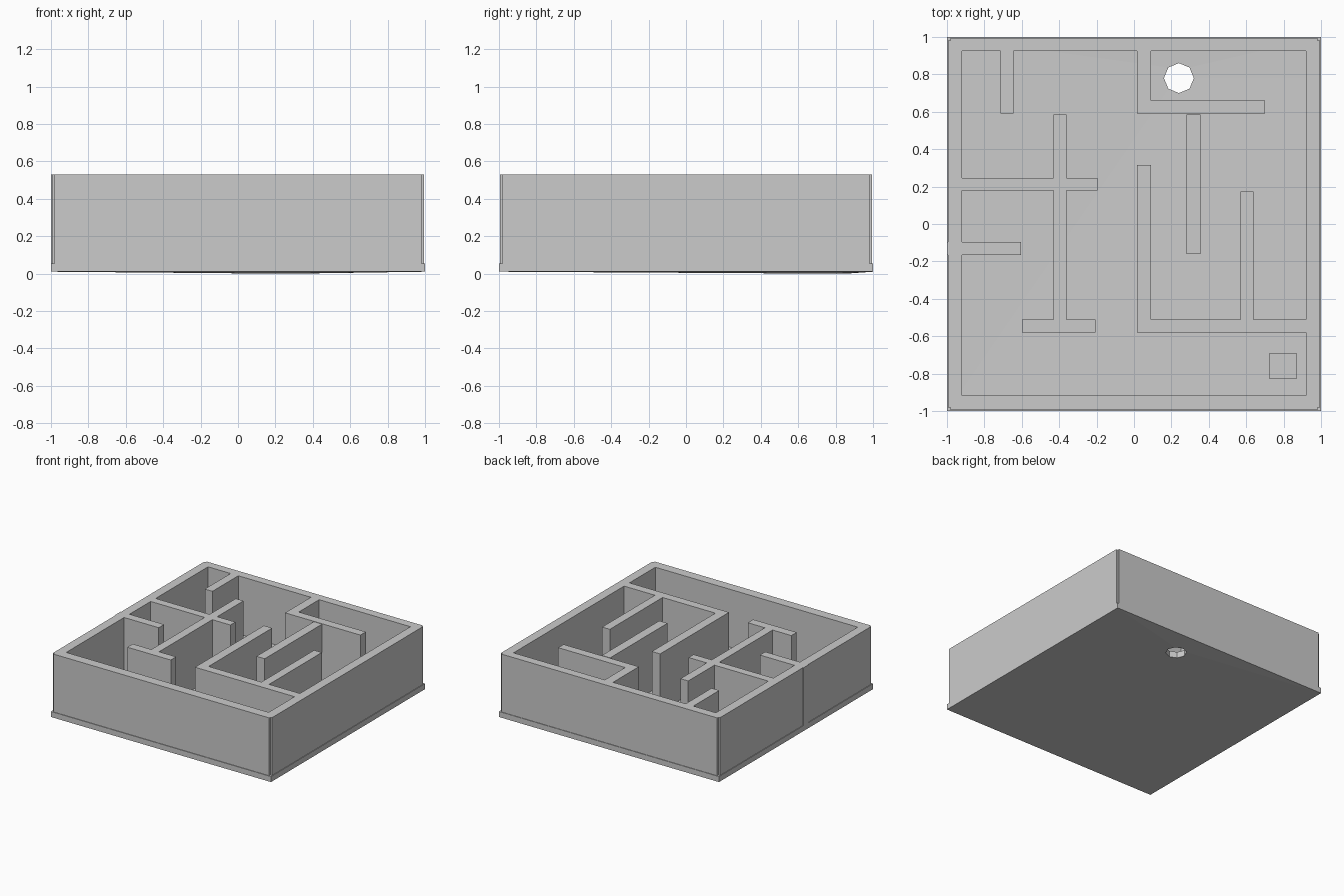
import bpy, bmesh, math

if "Cube" in bpy.data.objects:
    bpy.data.objects.remove(bpy.data.objects["Cube"])

TOP = 0.53      # top of all walls
FLOOR = 0.055   # top of base plate


def finish(bm, name):
    bmesh.ops.recalc_face_normals(bm, faces=bm.faces[:])
    me = bpy.data.meshes.new(name)
    bm.to_mesh(me)
    bm.free()
    ob = bpy.data.objects.new(name, me)
    bpy.context.collection.objects.link(ob)
    return ob


def union_of_rects(name, rects, z0, z1):
    """Merge overlapping plan rectangles (x0, x1, y0, y1) into one solid."""
    bm = bmesh.new()
    xs = sorted({v for r in rects for v in r[:2]})
    ys = sorted({v for r in rects for v in r[2:]})
    grid = {}

    def vert(i, j):
        if (i, j) not in grid:
            grid[i, j] = bm.verts.new((xs[i], ys[j], z0))
        return grid[i, j]

    for i in range(len(xs) - 1):
        for j in range(len(ys) - 1):
            cx, cy = (xs[i] + xs[i + 1]) / 2, (ys[j] + ys[j + 1]) / 2
            if any(a < cx < b and c < cy < d for a, b, c, d in rects):
                bm.faces.new((vert(i, j), vert(i + 1, j), vert(i + 1, j + 1), vert(i, j + 1)))
    ext = bmesh.ops.extrude_face_region(bm, geom=bm.faces[:], use_keep_orig=True)
    up = [g for g in ext["geom"] if isinstance(g, bmesh.types.BMVert)]
    bmesh.ops.translate(bm, verts=up, vec=(0, 0, z1 - z0))
    bmesh.ops.recalc_face_normals(bm, faces=bm.faces[:])
    bmesh.ops.dissolve_limit(bm, angle_limit=0.01, verts=bm.verts[:], edges=bm.edges[:])
    return finish(bm, name)


# Base plate with an eight-sided drop hole; underside dips slightly at the hole
HX, HY, HR = 0.24, 0.78, 0.08
outer = [(1, HY), (1, 1), (HX, 1), (-1, 1), (-1, HY), (-1, -1), (HX, -1), (1, -1)]
hole = [(HX + HR * math.cos(k * math.pi / 4), HY + HR * math.sin(k * math.pi / 4)) for k in range(8)]


def under(x, y):
    return 0.01 * min(1, math.hypot(x - HX, y - HY) / 0.9)


bm = bmesh.new()
loops = [
    [bm.verts.new((x, y, 0.01)) for x, y in outer],
    [bm.verts.new((x, y, FLOOR)) for x, y in outer],
    [bm.verts.new((x, y, FLOOR - 0.005)) for x, y in hole],
    [bm.verts.new((x, y, 0.0)) for x, y in hole],
]
for n in range(4):
    a, b = loops[n], loops[(n + 1) % 4]
    for k in range(8):
        m = (k + 1) % 8
        bm.faces.new((a[k], a[m], b[m], b[k]))
finish(bm, "base_plate")

# Outer frame (open notches at the corners) and the maze walls, fused together
walls = [
    (-0.98, 0.98, -0.995, -0.916),   # front frame
    (-0.98, 0.98, 0.925, 0.995),     # back frame
    (-0.995, -0.92, -0.98, 0.98),    # left frame
    (0.92, 0.995, -0.98, 0.98),      # right frame
    (-0.715, -0.645, 0.59, 0.93),    # back stub
    (0.015, 0.09, 0.59, 0.93),       # back hook
    (0.015, 0.70, 0.59, 0.66),
    (0.28, 0.355, -0.16, 0.585),     # free-standing wall
    (-0.43, -0.36, -0.52, 0.585),    # left cross
    (-0.93, -0.195, 0.18, 0.245),
    (-0.60, -0.205, -0.58, -0.51),   # foot of the cross
    (-1.0, -0.605, -0.165, -0.095),  # left stub
    (0.015, 0.09, -0.58, 0.315),     # right comb
    (0.015, 0.93, -0.58, -0.51),
    (0.57, 0.64, -0.52, 0.175),
]
union_of_rects("maze_walls", walls, FLOOR - 0.005, TOP)

# Playing block in the start corner
union_of_rects("start_block", [(0.725, 0.868, -0.83, -0.69)], FLOOR - 0.003, 0.195)
